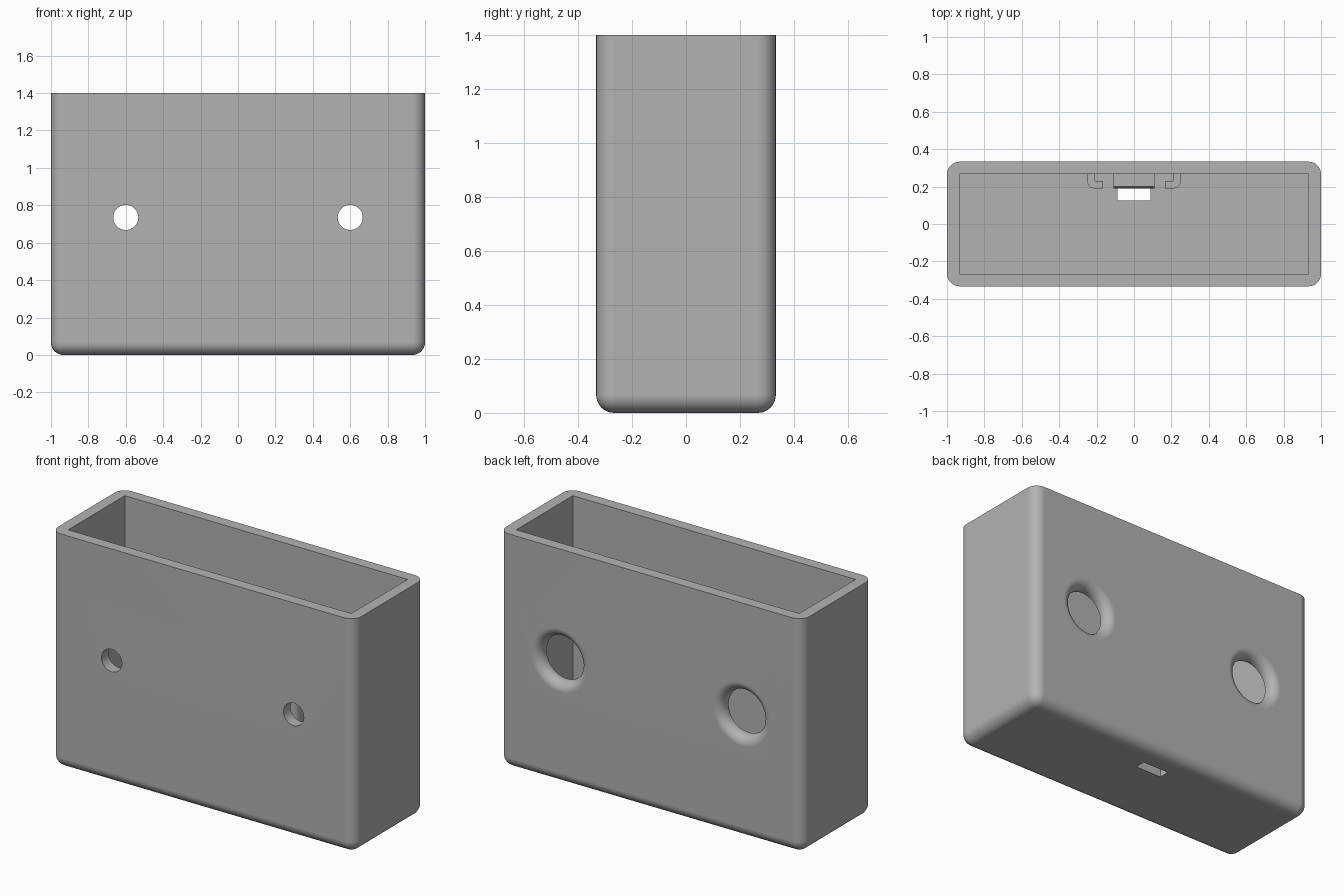
import bpy, bmesh, math
from mathutils import Vector

cube = bpy.data.objects.get("Cube")
if cube:
    bpy.data.objects.remove(cube, do_unlink=True)

HALF_X, HALF_Y, HEIGHT, WALL = 1.0, 0.333, 1.4, 0.067
IN_Y = HALF_Y - WALL
HOLE_X, HOLE_Z = 0.6, 0.735

grey = bpy.data.materials.new("light_grey_plastic")
grey.use_nodes = True
grey.diffuse_color = (0.45, 0.45, 0.45, 1)
grey.node_tree.nodes["Principled BSDF"].inputs["Base Color"].default_value = (0.45, 0.45, 0.45, 1)


def finish(name, bm):
    bmesh.ops.recalc_face_normals(bm, faces=bm.faces)
    mesh = bpy.data.meshes.new(name)
    bm.to_mesh(mesh)
    bm.free()
    mesh.materials.append(grey)
    obj = bpy.data.objects.new(name, mesh)
    bpy.context.collection.objects.link(obj)
    return obj


def box(name, lo, hi, radius=0):
    """Box between two corners; radius rounds all edges but the top rim."""
    lo, hi = Vector(lo), Vector(hi)
    bm = bmesh.new()
    bmesh.ops.create_cube(bm, size=1)
    for v in bm.verts:
        v.co = (lo + hi) / 2 + v.co * (hi - lo)
    if radius:
        edges = [e for e in bm.edges if min(v.co.z for v in e.verts) < hi.z - 0.01]
        bmesh.ops.bevel(bm, geom=edges, offset=radius, segments=8,
                        profile=0.5, affect='EDGES')
    return finish(name, bm)


def prism(name, points, offset):
    """Extrude a closed outline along an offset."""
    bm = bmesh.new()
    face = bm.faces.new([bm.verts.new(p) for p in points])
    geom = bmesh.ops.extrude_face_region(bm, geom=[face])["geom"]
    bmesh.ops.translate(bm, vec=offset,
                        verts=[g for g in geom if isinstance(g, bmesh.types.BMVert)])
    return finish(name, bm)


def lathe(name, profile, x, z, sides=48):
    """Solid of (radius, y) rings around an axis along y."""
    bm = bmesh.new()
    rings = []
    for r, y in profile:
        angles = [2 * math.pi * i / sides for i in range(sides)]
        rings.append([bm.verts.new((x + r * math.cos(a), y, z + r * math.sin(a)))
                      for a in angles])
    for a, b in zip(rings, rings[1:]):
        for i in range(sides):
            j = (i + 1) % sides
            bm.faces.new((a[i], a[j], b[j], b[i]))
    bm.faces.new(rings[0])
    bm.faces.new(rings[-1])
    return finish(name, bm)


def smooth(obj):
    bpy.ops.object.select_all(action='DESELECT')
    obj.select_set(True)
    bpy.context.view_layer.objects.active = obj
    bpy.ops.object.shade_smooth_by_angle(angle=math.radians(30))
    mod = obj.modifiers.new("flat_normals", 'WEIGHTED_NORMAL')
    mod.keep_sharp = True


# Rounded open-topped case
case = box("case", (-HALF_X, -HALF_Y, 0), (HALF_X, HALF_Y, HEIGHT), WALL)

# Cutters: cavity, floor slot, small front holes, flared back holes
cutters = [
    box("cavity_cutter", (WALL - HALF_X, -IN_Y, WALL), (HALF_X - WALL, IN_Y, HEIGHT + 0.2)),
    box("slot_cutter", (-0.088, 0.125, -0.1), (0.088, 0.19, WALL + 0.05)),
]
flare = 0.055
back_profile = [(0.133, 0.15)]
for i in range(9):
    a = math.pi / 2 * i / 8
    back_profile.append((0.133 + flare * (1 - math.cos(a)),
                         HALF_Y - flare * (1 - math.sin(a))))
back_profile.append((0.133 + flare, HALF_Y + 0.1))
for side in (-1, 1):
    cutters.append(lathe("front_hole_cutter", [(0.067, -0.5), (0.067, -0.15)],
                         side * HOLE_X, HOLE_Z))
    cutters.append(lathe("back_hole_cutter", back_profile, side * HOLE_X, HOLE_Z))

bpy.context.view_layer.objects.active = case
for cutter in cutters:
    cutter.hide_render = True
    mod = case.modifiers.new("cut", 'BOOLEAN')
    mod.operation, mod.solver, mod.object = 'DIFFERENCE', 'EXACT', cutter
    bpy.ops.object.modifier_apply(modifier=mod.name)
for cutter in cutters:
    bpy.data.objects.remove(cutter, do_unlink=True)
smooth(case)

# Pair of hooked board rails on the inside of the back wall
corner = [(0.21 + 0.04 * math.cos(a), 0.23 - 0.04 * math.sin(a))
          for a in (math.pi / 2 * i / 6 for i in range(7))]
outline = [(0.25, IN_Y)] + corner + [(0.165, 0.19), (0.165, 0.23), (0.208, 0.23), (0.208, IN_Y)]
for side, name in ((1, "left_rail"), (-1, "right_rail")):
    rail = prism(name, [(side * x, y, WALL) for x, y in outline], (0, 0, 0.53))
    smooth(rail)

# Stop block with a sloped lip above the slot
lip = [(IN_Y, WALL), (0.19, WALL), (0.19, 0.16), (0.2, 0.2), (IN_Y, 0.2)]
prism("stop_block", [(-0.11, y, z) for y, z in lip], (0.22, 0, 0))
